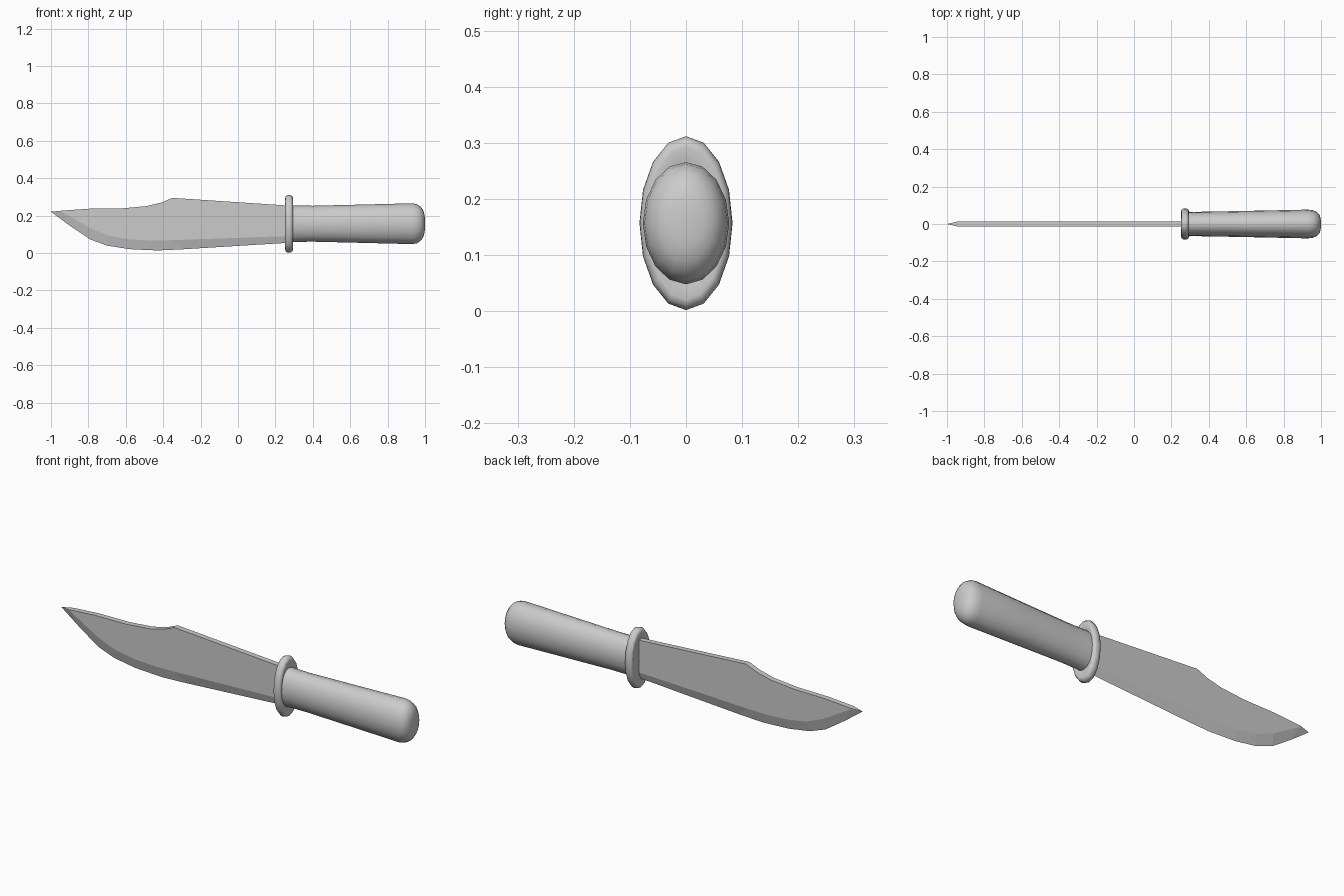
import bpy, bmesh
from math import sin, cos, pi, radians

if "Cube" in bpy.data.objects:
    bpy.data.objects.remove(bpy.data.objects["Cube"])

ZC = 0.157  # height of the handle axis


def make_object(name, bm):
    bmesh.ops.recalc_face_normals(bm, faces=bm.faces)
    mesh = bpy.data.meshes.new(name)
    bm.to_mesh(mesh)
    bm.free()
    obj = bpy.data.objects.new(name, mesh)
    bpy.context.collection.objects.link(obj)
    return obj


def elliptic_loft(name, rings, sides=16):
    """Rings are (x, half width in y, half height in z)."""
    bm = bmesh.new()
    loops = []
    for x, ry, rz in rings:
        loops.append([bm.verts.new((x, ry * sin(2 * pi * i / sides),
                                    ZC + rz * cos(2 * pi * i / sides)))
                      for i in range(sides)])
    for a, b in zip(loops, loops[1:]):
        for i in range(sides):
            j = (i + 1) % sides
            bm.faces.new((a[i], a[j], b[j], b[i]))
    bm.faces.new(loops[0])
    bm.faces.new(loops[-1])
    obj = make_object(name, bm)
    bpy.ops.object.select_all(action='DESELECT')
    obj.select_set(True)
    bpy.context.view_layer.objects.active = obj
    bpy.ops.object.shade_smooth_by_angle(angle=radians(50))
    return obj


# Blade: matching stations along spine, bevel shoulder and cutting edge
T = 0.014
spine = [(0.27, 0.254), (-0.35, 0.295), (-0.41, 0.270), (-0.49, 0.251),
         (-0.62, 0.239), (-0.80, 0.237), (-0.94, 0.227)]
shoulder = [(0.27, 0.091), (-0.35, 0.069), (-0.46, 0.067), (-0.58, 0.073),
            (-0.69, 0.092), (-0.79, 0.133), (-0.935, 0.218)]
edge = [(0.27, 0.055), (-0.30, 0.020), (-0.43, 0.014), (-0.58, 0.021),
        (-0.70, 0.040), (-0.79, 0.073), (-0.90, 0.147)]
bm = bmesh.new()
sections = []
for (tx, tz), (sx, sz), (ex, ez) in zip(spine, shoulder, edge):
    sections.append([bm.verts.new(p) for p in (
        (tx, -T, tz), (sx, -T, sz), (ex, 0, ez), (sx, T, sz), (tx, T, tz))])
for a, b in zip(sections, sections[1:]):
    for i in range(5):
        j = (i + 1) % 5
        bm.faces.new((a[i], a[j], b[j], b[i]))
bm.faces.new(sections[0])
tip = bm.verts.new((-1.0, 0, 0.221))
last = sections[-1]
for i in range(5):
    bm.faces.new((last[i], last[(i + 1) % 5], tip))
make_object("blade", bm)

# Rounded oval guard
elliptic_loft("guard", [
    (0.257, 0.055, 0.115), (0.252, 0.068, 0.136), (0.255, 0.077, 0.147),
    (0.264, 0.082, 0.153), (0.273, 0.083, 0.155), (0.282, 0.082, 0.153),
    (0.291, 0.077, 0.147), (0.294, 0.068, 0.136), (0.289, 0.055, 0.115)])

# Handle widening gently to a rounded pommel end
elliptic_loft("handle", [
    (0.275, 0.066, 0.099), (0.32, 0.065, 0.097), (0.40, 0.066, 0.096),
    (0.65, 0.071, 0.102), (0.93, 0.077, 0.109), (0.955, 0.074, 0.105),
    (0.977, 0.065, 0.091), (0.992, 0.049, 0.069), (0.998, 0.030, 0.042),
    (1.0, 0.010, 0.014)])
